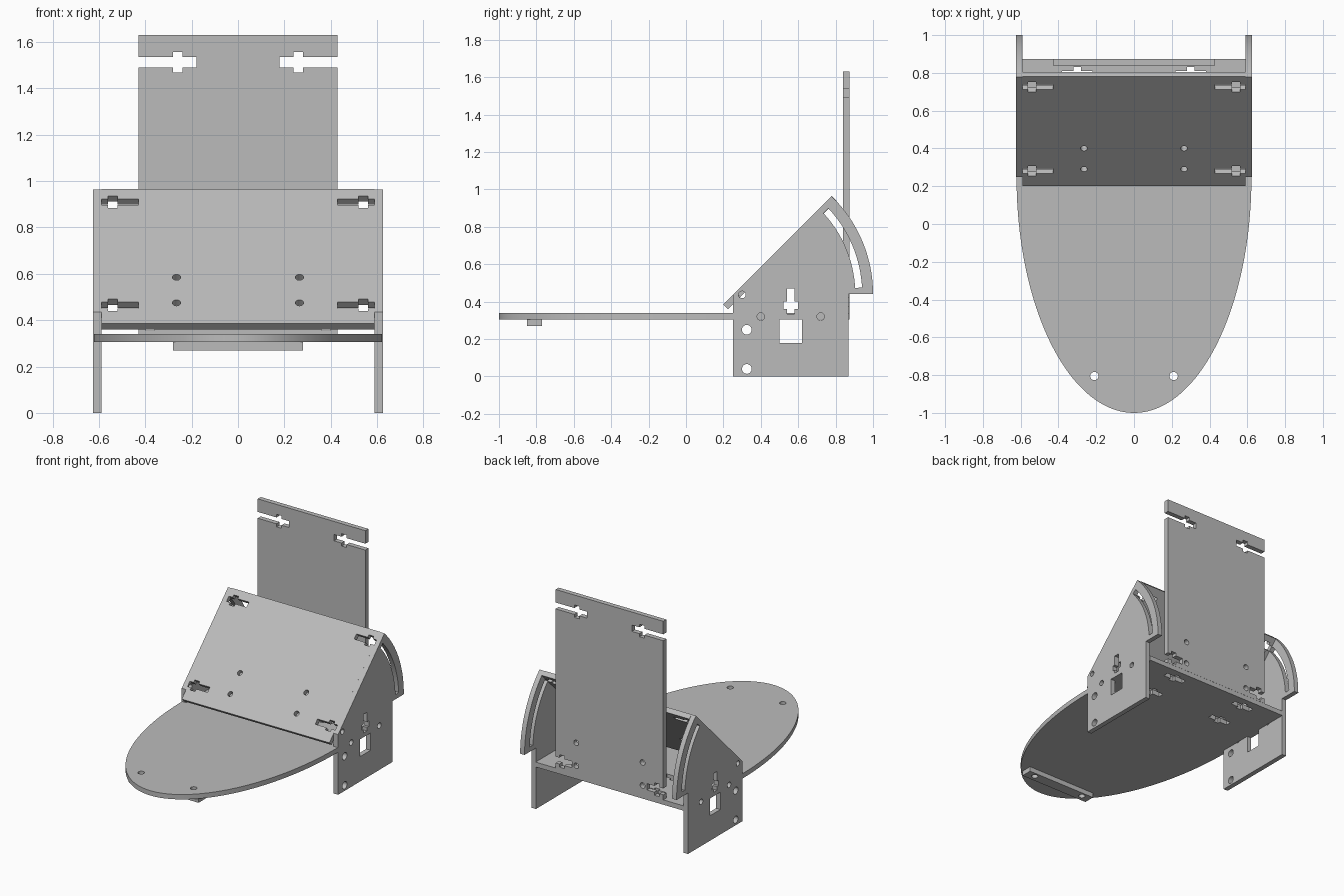
import bpy, bmesh
from math import sin, cos, pi, radians, sqrt
from mathutils import Matrix, Vector

if "Cube" in bpy.data.objects:
    bpy.data.objects.remove(bpy.data.objects["Cube"])

T = 0.035          # sheet thickness
X, Y, Z = Vector((1, 0, 0)), Vector((0, 1, 0)), Vector((0, 0, 1))

grey = bpy.data.materials.new("sheet_grey")
grey.use_nodes = True
grey.diffuse_color = (0.5, 0.5, 0.5, 1)
grey.node_tree.nodes["Principled BSDF"].inputs["Base Color"].default_value = grey.diffuse_color


def circle(u, v, r, n=24):
    return [(u + r * cos(2 * pi * i / n), v + r * sin(2 * pi * i / n)) for i in range(n)]


def rect(u0, u1, v0, v1):
    return [(u0, v0), (u1, v0), (u1, v1), (u0, v1)]


def arc(c, r, a0, a1, n=24):
    steps = [radians(a0 + (a1 - a0) * i / n) for i in range(n + 1)]
    return [(c[0] + r * cos(a), c[1] + r * sin(a)) for a in steps]


def notch(edge, inner, v, cross, half, arm):
    """Cross-shaped slot open at the edge, listed from low to high."""
    c0, c1 = cross - 0.02, cross + 0.02
    low = [(edge, v - half), (c1, v - half), (c1, v - arm),
           (c0, v - arm), (c0, v - half), (inner, v - half)]
    return low + [(u, 2 * v - w) for u, w in reversed(low)]


def cross_hole(u0, u1, v, cross):
    """Closed cross-shaped slot."""
    return notch(u1, u0, v, cross, 0.02, 0.04)


def mirrored(half):
    return half + [(-u, v) for u, v in reversed(half)]


def both(shapes):
    return shapes + [[(-u, v) for u, v in s] for s in shapes]


def sheet(name, loops, origin, u, v):
    """Flat sheet with holes, centred on its mid-plane."""
    cu = bpy.data.curves.new(name, "CURVE")
    cu.dimensions, cu.fill_mode, cu.extrude = "2D", "BOTH", T / 2
    for loop in loops:
        sp = cu.splines.new("POLY")
        sp.points.add(len(loop) - 1)
        for p, (a, b) in zip(sp.points, loop):
            p.co = (a, b, 0, 1)
        sp.use_cyclic_u = True
    tmp = bpy.data.objects.new(name + "_profile", cu)
    bpy.context.collection.objects.link(tmp)
    dg = bpy.context.evaluated_depsgraph_get()
    me = bpy.data.meshes.new_from_object(tmp.evaluated_get(dg))
    bpy.data.objects.remove(tmp)
    m = Matrix((u, v, u.cross(v))).transposed().to_4x4()
    me.transform(Matrix.Translation(origin) @ m)
    bm = bmesh.new()
    bm.from_mesh(me)
    bmesh.ops.remove_doubles(bm, verts=bm.verts, dist=0.0001)
    bmesh.ops.recalc_face_normals(bm, faces=bm.faces)
    bm.to_mesh(me)
    bm.free()
    me.materials.clear()
    me.materials.append(grey)
    ob = bpy.data.objects.new(name, me)
    bpy.context.collection.objects.link(ob)
    bpy.ops.object.select_all(action="DESELECT")
    ob.select_set(True)
    bpy.context.view_layer.objects.active = ob
    bpy.ops.object.shade_smooth_by_angle(angle=radians(30))
    return ob


# Side plates with curved adjustment slot, bolt slot, window and holes
pivot = (0.27, 0.44)
side = [(0.25, 0), (0.87, 0), (0.87, 0.44)] + arc(pivot, 0.73, 0, 45.8) + [(0.25, 0.435)]
guide = arc(pivot, 0.635, 3, 43) + arc(pivot, 0.672, 43, 3)
bolt_slot = [(v, u) for u, v in cross_hole(0.335, 0.47, 0.56, 0.38)]
side_loops = [side, guide, bolt_slot, rect(0.5, 0.62, 0.18, 0.305),
              circle(0.3, 0.437, 0.019), circle(0.325, 0.25, 0.026),
              circle(0.325, 0.04, 0.026), circle(0.4, 0.32, 0.02),
              circle(0.72, 0.32, 0.02)]
for name, s in (("left_side_plate", 1), ("right_side_plate", -1)):
    sheet(name, side_loops, X * s * 0.6075, Y, Z)

# Base plate with rounded elliptical front
front = [(0.622 * cos(a), 0.25 + 1.25 * sin(a))
         for a in (-pi / 2 * i / 40 for i in range(40))]
half = [(0.59, 0.873), (0.59, 0.25)] + front
outline = half + [(0, -1)] + [(-u, v) for u, v in reversed(half)]
base_holes = both([circle(0.21, -0.805, 0.022)] +
                  [cross_hole(0.22, 0.38, v, 0.3) for v in (0.55, 0.79)])
sheet("base_plate", [outline] + base_holes, Z * 0.3225, X, Y)

# Small stiffening bar under the front
sheet("front_bar", [rect(-0.28, 0.28, -0.85, -0.77)] + both([circle(0.21, -0.805, 0.022)]),
      Z * 0.2875, X, Y)

# Sloped panel between the side plates
slope = Vector((0, 1, 1)).normalized()
length = 0.58 * sqrt(2)
panel = [(0.59, 0)]
for v in (0.113, 0.742):
    panel += notch(0.59, 0.43, v, 0.54, 0.019, 0.037)
panel += [(0.59, length)]
panel_holes = both([circle(0.265, v, 0.018) for v in (0.127, 0.283)])
sheet("sloped_panel", [mirrored(panel)] + panel_holes,
      Vector((0, 0.2, 0.385)) - X.cross(slope) * T / 2, X, slope)

# Upright back panel
back = [(0.43, 0.34)] + notch(0.43, 0.3, 0.4, 0.38, 0.023, 0.045)
back += notch(0.43, 0.18, 1.513, 0.26, 0.023, 0.045) + [(0.43, 1.63)]
back_holes = both([circle(0.265, v, 0.02) for v in (0.4, 0.566)])
sheet("back_panel", [mirrored(back)] + back_holes, Y * 0.8565, X, Z)
